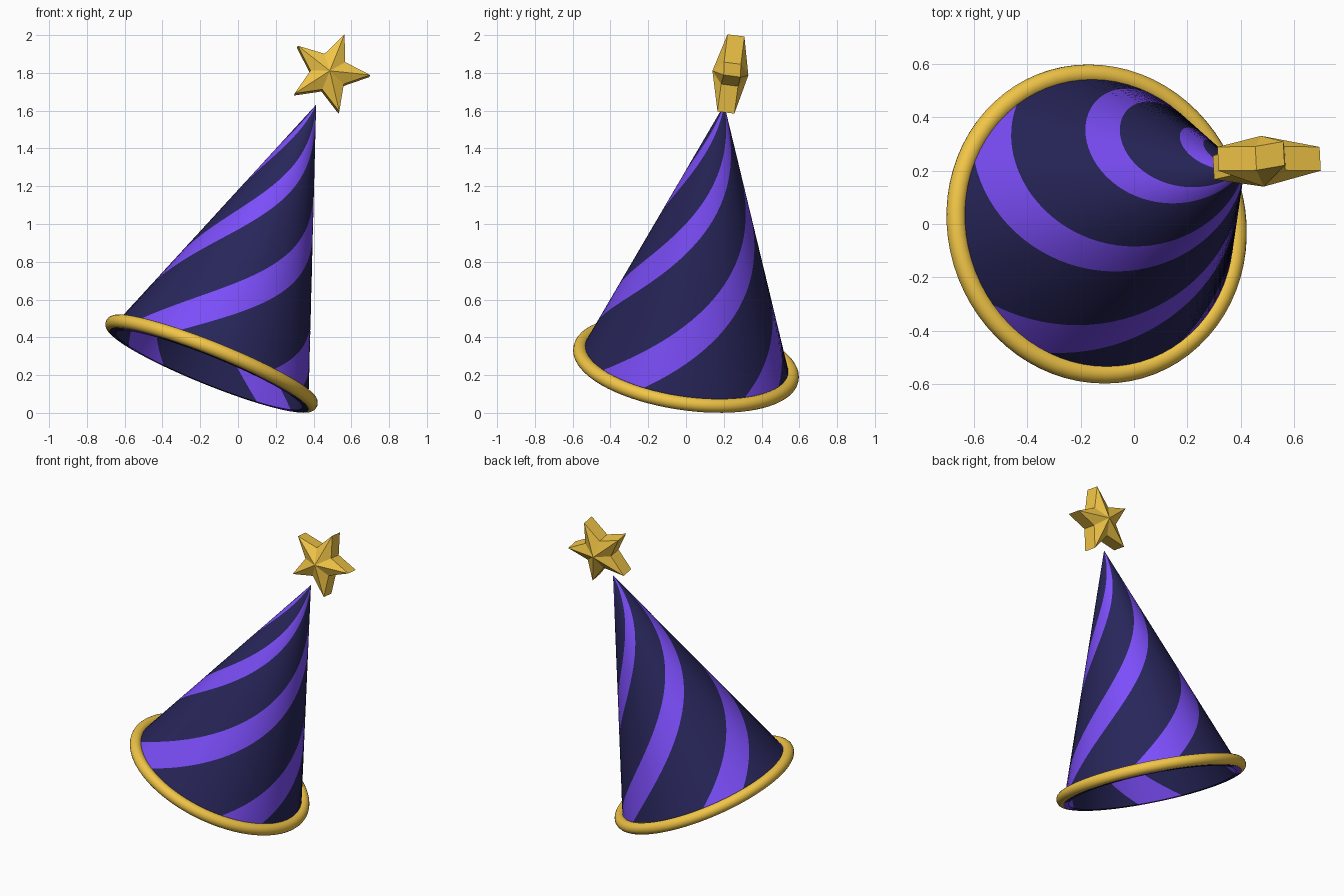
import bpy, bmesh, math
from mathutils import Matrix, Vector

if "Cube" in bpy.data.objects:
    bpy.data.objects.remove(bpy.data.objects["Cube"])

# Shared lean of the whole hat: local z is the cone axis, origin at the brim centre
LEAN = (Matrix.Translation((-0.14, 0, 0.261))
        @ Matrix.Rotation(math.radians(22), 4, 'Y')
        @ Matrix.Rotation(math.radians(-7.8), 4, 'X'))
RADIUS, HEIGHT = 0.553, 1.492
BRIM_R, BRIM_TUBE = 0.566, 0.037
WALL = 0.034


def material(name, rgb):
    m = bpy.data.materials.new(name)
    m.diffuse_color = (*rgb, 1)
    m.use_nodes = True
    m.node_tree.nodes["Principled BSDF"].inputs["Base Color"].default_value = m.diffuse_color
    return m


def make_object(name, bm, mats, smooth):
    mesh = bpy.data.meshes.new(name)
    bmesh.ops.recalc_face_normals(bm, faces=bm.faces)
    for f in bm.faces:
        f.smooth = smooth
    bm.to_mesh(mesh)
    bm.free()
    for m in mats:
        mesh.materials.append(m)
    ob = bpy.data.objects.new(name, mesh)
    ob.matrix_world = LEAN
    bpy.context.collection.objects.link(ob)
    return ob


navy = material("navy", (0.021, 0.019, 0.102))
violet = material("violet", (0.2, 0.075, 0.95))
gold = material("gold", (0.88, 0.56, 0.063))

# Hollow cone: the grid twists as it rises so its columns follow the spiral stripes.
# It runs from the inner tip down the lining, across the flat lip and up the outside.
COLS, ROWS = 72, 48
STEP = math.tau / COLS
PHASE, TWIST = math.radians(31), math.radians(202)
T0 = -0.0255                                 # lip hangs just below the brim
bm = bmesh.new()


def wall(inset):
    """Rows of (radius, t) from the lip to just short of the tip."""
    base = RADIUS * (1 - T0) - inset
    top = 1 - inset / RADIUS
    return [(base * (1 - j / ROWS), T0 + (top - T0) * j / ROWS) for j in range(ROWS)], top


outer, outer_top = wall(0)
inner, inner_top = wall(WALL)
rows = []
for r, t in inner[::-1] + outer:
    angles = [PHASE + TWIST * t + i * STEP for i in range(COLS)]
    rows.append([bm.verts.new((r * math.cos(a), r * math.sin(a), HEIGHT * t)) for a in angles])
inner_tip = bm.verts.new((0, 0, HEIGHT * inner_top))
outer_tip = bm.verts.new((0, 0, HEIGHT * outer_top))
for i in range(COLS):
    k = (i + 1) % COLS
    stripe = 1 if i % 18 < 6 else 0          # four stripes, each a third of its period
    for low, high in zip(rows, rows[1:]):
        bm.faces.new((low[i], low[k], high[k], high[i])).material_index = stripe
    bm.faces.new((rows[-1][i], rows[-1][k], outer_tip)).material_index = stripe
    bm.faces.new((rows[0][k], rows[0][i], inner_tip)).material_index = stripe
cone = make_object("hat_cone", bm, [navy, violet], True)
bpy.context.view_layer.objects.active = cone
cone.select_set(True)
bpy.ops.object.shade_smooth_by_angle(angle=math.radians(40))

# Rolled brim: torus around the cone's base
bm = bmesh.new()
N, M = 72, 18
rings = []
for i in range(N):
    a = math.tau * i / N
    ring = []
    for j in range(M):
        b = math.tau * j / M
        r = BRIM_R + BRIM_TUBE * math.cos(b)
        ring.append(bm.verts.new((r * math.cos(a), r * math.sin(a), BRIM_TUBE * math.sin(b))))
    rings.append(ring)
for i in range(N):
    p, q = rings[i], rings[(i + 1) % N]
    for j in range(M):
        k = (j + 1) % M
        bm.faces.new((p[j], q[j], q[k], p[k]))
make_object("hat_brim", bm, [gold], True)

# Faceted star floating above the tip: straight rim with a raised centre on both faces
bm = bmesh.new()
centre = LEAN.inverted() @ Vector((0.481, 0.235, 1.799))
EDGE, PEAK = 0.045, 0.096
sides = []
for s in (-1, 1):
    loop = []
    for i in range(10):
        a = math.pi / 2 + i * math.pi / 5
        r = 0.1 if i % 2 else 0.217
        loop.append(bm.verts.new(centre + Vector((r * math.cos(a), s * EDGE, r * math.sin(a)))))
    peak = bm.verts.new(centre + Vector((0, s * PEAK, 0)))
    for i in range(10):
        bm.faces.new((loop[i], loop[(i + 1) % 10], peak))
    sides.append(loop)
for i in range(10):
    k = (i + 1) % 10
    bm.faces.new((sides[0][i], sides[0][k], sides[1][k], sides[1][i]))
make_object("tip_star", bm, [gold], False)
